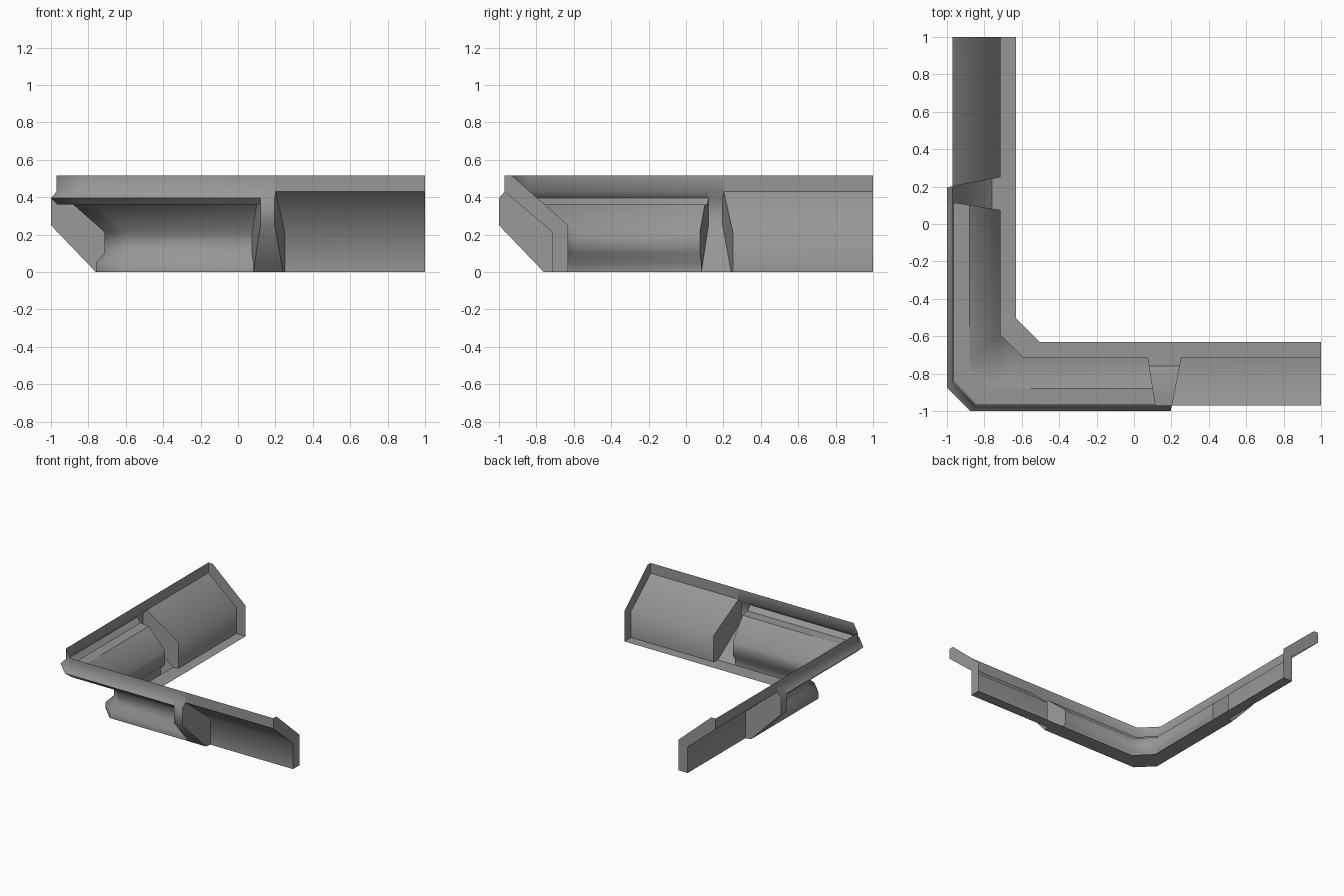
import bpy
import bmesh

cube = bpy.data.objects.get("Cube")
if cube:
    bpy.data.objects.remove(cube, do_unlink=True)

# One plain grey for the whole piece
stone = bpy.data.materials.new("grey_stone")
stone.use_nodes = True
grey = (0.31, 0.31, 0.31, 1)
stone.diffuse_color = grey
stone.node_tree.nodes["Principled BSDF"].inputs["Base Color"].default_value = grey

# Cross-sections as (distance across the arm, height), from the rim down to the foot
RIM, FOOT = [(-0.97, 0.515), (-0.97, 0.43)], [(-0.63, 0)]
LIP = (-1, 0.395)
WALL = (-0.715, 0.215)
PANEL = RIM + [WALL, (-0.715, 0)] + FOOT
BUTTRESS = RIM + [LIP, (-1, 0.25), (-0.76, 0)] + FOOT
RECESS = [LIP, (-0.965, 0.36), (-0.88, 0.36), WALL, (-0.715, 0.1), (-0.76, 0.05), (-0.76, 0)]
LINING = RIM + RECESS + FOOT
CHAMFER = 0.125


# Stations: where a section point at distance d lies in plan
def near_side(d):
    return (0.075 - (d + 0.715) * 0.158, d)


def far_side(d):
    return (0.25 + (d + 0.715) * 0.19, d)


def arm_end(d):
    return (1, d)


def corner_start(d):
    return (d + CHAMFER, d)


def swapped(station):
    return lambda d: station(d)[::-1]


def sweep(bm, profile, stations, sharp):
    """Skin a profile through the stations, keeping the listed corners sharp."""
    rings = [[bm.verts.new((*st(d), z)) for d, z in profile] for st in stations]
    for a, b in zip(rings, rings[1:]):
        for i in range(len(profile) - 1):
            bm.faces.new((a[i], b[i], b[i + 1], a[i + 1])).smooth = True
        for i in sharp:
            bm.edges.get((a[i], b[i])).smooth = False


def plate(bm, outline, station, towards):
    """Flat end plate whose face points along +x or -x."""
    face = bm.faces.new([bm.verts.new((*station(d), z)) for d, z in outline])
    face.normal_update()
    if face.normal.x * towards < 0:
        face.normal_flip()


def finish(bm, name, swap=False):
    if swap:
        for v in bm.verts:
            v.co.x, v.co.y = v.co.y, v.co.x
        bmesh.ops.reverse_faces(bm, faces=bm.faces[:])
    mesh = bpy.data.meshes.new(name)
    bm.to_mesh(mesh)
    bm.free()
    mesh.materials.append(stone)
    bpy.context.collection.objects.link(bpy.data.objects.new(name, mesh))


# Recessed lining running round the chamfered corner
bm = bmesh.new()
sweep(bm, LINING, [near_side, corner_start, swapped(corner_start), swapped(near_side)],
      sharp=(2, 3, 4, 8))
finish(bm, "corner_lining")

for side, swap in (("front", False), ("side", True)):
    # Tapered buttress with its two cheeks
    bm = bmesh.new()
    sweep(bm, BUTTRESS, [far_side, near_side], sharp=(4,))
    plate(bm, RECESS + [(-1, 0.25)], near_side, -1)
    plate(bm, PANEL[1:4] + [(-0.76, 0), (-1, 0.25), LIP], far_side, 1)
    finish(bm, side + "_buttress", swap)

    # Overhanging end panel with its thick end cap
    bm = bmesh.new()
    sweep(bm, PANEL, [arm_end, far_side], sharp=(1, 3))
    plate(bm, PANEL + [(-0.63, 0.25), (-0.93, 0.515)], arm_end, 1)
    finish(bm, side + "_end_panel", swap)
